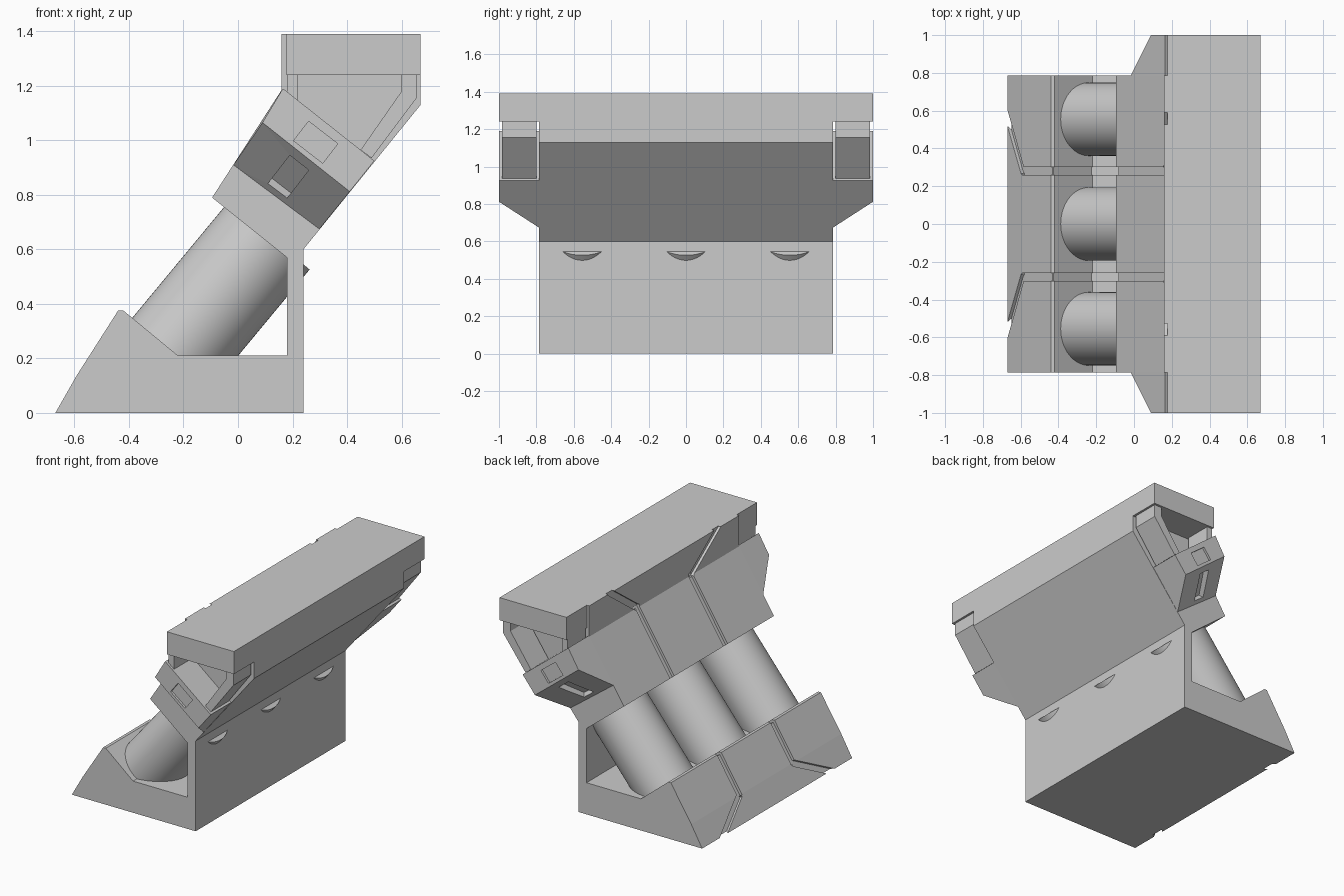
import bpy, bmesh, math
from mathutils import Vector as V

if "Cube" in bpy.data.objects:
    bpy.data.objects.remove(bpy.data.objects["Cube"])


def obj_from_bm(name, bm):
    bmesh.ops.recalc_face_normals(bm, faces=bm.faces)
    me = bpy.data.meshes.new(name)
    bm.to_mesh(me)
    bm.free()
    ob = bpy.data.objects.new(name, me)
    bpy.context.collection.objects.link(ob)
    return ob


def prism(name, profile, y0, y1):
    # extrude an x-z outline along y
    bm = bmesh.new()
    f = bm.faces.new([bm.verts.new((x, y0, z)) for x, z in profile])
    r = bmesh.ops.extrude_face_region(bm, geom=[f])
    vs = [e for e in r["geom"] if isinstance(e, bmesh.types.BMVert)]
    bmesh.ops.translate(bm, vec=(0, y1 - y0, 0), verts=vs)
    return obj_from_bm(name, bm)


def box(name, c, u, v, size):
    # box oriented by two perpendicular axes
    u, v = V(u).normalized(), V(v).normalized()
    w = u.cross(v)
    bm = bmesh.new()
    bmesh.ops.create_cube(bm, size=1)
    for p in bm.verts:
        a = p.co.copy()
        p.co = V(c) + u * a.x * size[0] + v * a.y * size[1] + w * a.z * size[2]
    return obj_from_bm(name, bm)


def apply_mod(ob, name):
    bpy.context.view_layer.objects.active = ob
    bpy.ops.object.modifier_apply(modifier=name)


def cut(ob, cutter):
    m = ob.modifiers.new("cut", 'BOOLEAN')
    m.operation = 'DIFFERENCE'
    m.solver = 'EXACT'
    m.object = cutter
    apply_mod(ob, "cut")
    bpy.data.objects.remove(cutter)


def mirror_y(ob):
    m = ob.modifiers.new("mirror", 'MIRROR')
    m.use_axis = (False, True, False)
    apply_mod(ob, "mirror")


# Main body: ramp base, cradle, rear wall and leaning head
body = prism("main_body", [
    (-.67, 0), (-.59, .14), (-.44, .375), (-.42, .375), (-.22, .21), (.18, .21),
    (.18, .57), (-.095, .79), (.16, 1.185), (.16, 1.39), (.67, 1.39),
    (.67, 1.13), (.24, .6), (.24, 0)], -.787, .787)

# Panel grooves following the surface, as start and end points
grooves = [
    ((-.68, .60, -.02), (-.59, .28, .14)),
    ((-.59, .28, .14), (-.43, .28, .39)),
    ((-.43, .28, .375), (-.42, .28, .375)),
    ((-.42, .28, .375), (-.22, .28, .21)),
    ((-.22, .28, .21), (.17, .28, .21)),
    ((-.11, .28, .767), (.165, .28, 1.193)),
    ((.16, .28, 1.185), (.16, .575, 1.40)),
]
for s in (-1, 1):
    for a, b in grooves:
        a, b = V((a[0], a[1] * s, a[2])), V((b[0], b[1] * s, b[2]))
        d = b - a
        side = V((0, 1, 0)) - d * (d.y / d.length_squared)
        cut(body, box("groove_cutter", (a + b) / 2, d, side,
                      (d.length + .012, .042, .034)))

# Three slanted cylinders between cradle and head
axis = V((.638, 0, .77))
origin = V((-.241, 0, .222))
for i, y in enumerate((-.555, 0, .555)):
    mid = origin + axis * .263 + V((0, y, 0))
    bpy.ops.mesh.primitive_cylinder_add(
        vertices=64, radius=.194, depth=.585, location=mid,
        rotation=(0, math.atan2(axis.x, axis.z), 0))
    tube = bpy.context.object
    tube.name = f"slanted_cylinder_{i + 1}"
    bpy.ops.object.shade_smooth_by_angle(angle=math.radians(35))

# Side ears with tapered undersides
bm = bmesh.new()
inner = [(-.02, .905), (.295, .67), (.50, .925), (.165, 1.19)]
outer = [(.09, 1.065), (.41, .812), (.50, .925), (.165, 1.19)]
A = [bm.verts.new((x, .78, z)) for x, z in inner]
B = [bm.verts.new((x, 1.0, z)) for x, z in outer]
bm.faces.new(A)
bm.faces.new(B[::-1])
for i in range(4):
    j = (i + 1) % 4
    bm.faces.new((A[i], B[i], B[j], A[j]))
ear = obj_from_bm("side_ears", bm)
# Slot in the tapered face, shallow window in the end face
u = V((.79, 0, -.61))
slope = V((.112, .21, .152))
slope -= u.normalized() * slope.dot(u.normalized())
cut(ear, box("slot_cutter", (.18, .895, .86), u, slope, (.088, .2, .09)))
cut(ear, box("window_cutter", (.285, 1.0, .993), u, (.61, 0, .79), (.135, .09, .03)))
mirror_y(ear)

# Overhanging cap ends, slanted struts and small posts on both ends
cap = prism("cap_ends", [(.178, 1.24), (.67, 1.24), (.67, 1.39), (.178, 1.39)], .78, 1.0)
strut = prism("cap_struts", [(.45, .965), (.60, 1.18), (.60, 1.24), (.655, 1.24),
                             (.655, 1.155), (.49, .935)], .80, .985)
post = prism("cap_posts", [(.18, 1.15), (.22, 1.12), (.22, 1.245), (.18, 1.245)], .80, .985)
for ob in (cap, strut, post):
    mirror_y(ob)
